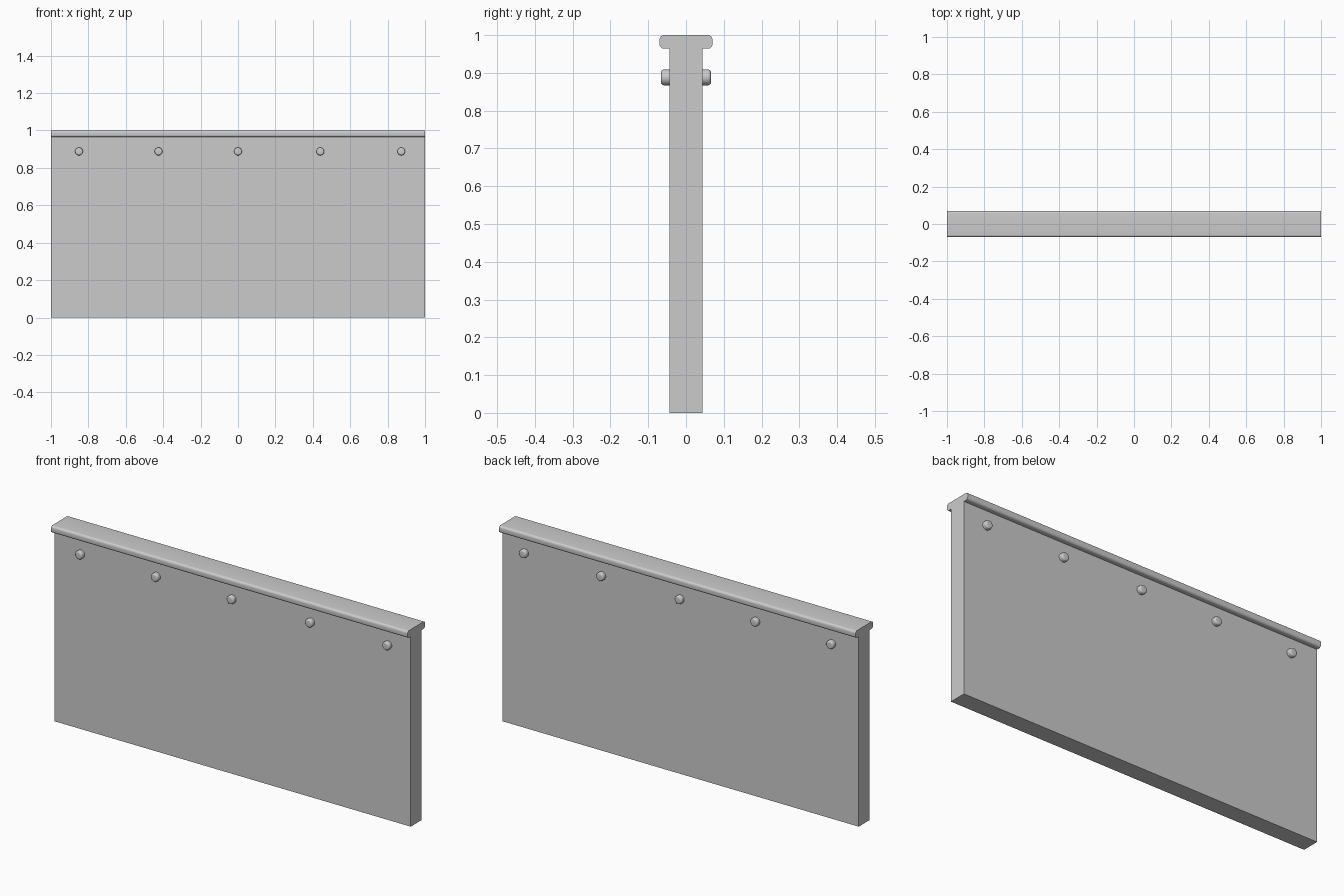
import bpy, bmesh
from math import sin, cos, pi, radians

if "Cube" in bpy.data.objects:
    bpy.data.objects.remove(bpy.data.objects["Cube"])

HALF_X = 1.0
WALL_Y = 0.044        # half thickness of the panel
CAP_Y, CAP_Z = 0.07, 0.964
ROUND = 0.012


def finish(bm, name, angle):
    bmesh.ops.recalc_face_normals(bm, faces=bm.faces)
    mesh = bpy.data.meshes.new(name)
    bm.to_mesh(mesh)
    bm.free()
    obj = bpy.data.objects.new(name, mesh)
    bpy.context.collection.objects.link(obj)
    bpy.ops.object.select_all(action='DESELECT')
    obj.select_set(True)
    bpy.context.view_layer.objects.active = obj
    bpy.ops.object.shade_smooth_by_angle(angle=radians(angle))
    return obj


def arc(cy, cz, start, end, r=ROUND, steps=6):
    return [(cy + r * cos(start + (end - start) * i / steps),
             cz + r * sin(start + (end - start) * i / steps))
            for i in range(steps + 1)]


# Panel with rounded top cap: one T-shaped profile, swept along x
side = [(WALL_Y, 0), (WALL_Y, CAP_Z)]
side += arc(CAP_Y - ROUND, CAP_Z + ROUND, -pi / 2, 0)
side += arc(CAP_Y - ROUND, 1 - ROUND, 0, pi / 2)
profile = side + [(-y, z) for y, z in reversed(side)]
bm = bmesh.new()
face = bm.faces.new([bm.verts.new((-HALF_X, y, z)) for y, z in profile])
swept = bmesh.ops.extrude_face_region(bm, geom=[face], use_keep_orig=True)
bmesh.ops.translate(bm, vec=(2 * HALF_X, 0, 0),
                    verts=[g for g in swept['geom'] if isinstance(g, bmesh.types.BMVert)])
finish(bm, "capped_panel", 30)

# Rivet heads: soft-edged studs on the front, mirrored to the back
R, TIP, SOFT, SIDES = 0.021, 0.066, 0.008, 24
outline = [(R, 0.04)] + arc(R - SOFT, TIP - SOFT, 0, pi / 2, SOFT, 5)
bm = bmesh.new()
for x in (-0.85, -0.425, 0.0, 0.44, 0.873):
    rings = [[bm.verts.new((x + r * cos(2 * pi * i / SIDES), -y,
                            0.888 + r * sin(2 * pi * i / SIDES)))
              for i in range(SIDES)] for r, y in outline]
    for a, b in zip(rings, rings[1:]):
        for i in range(SIDES):
            j = (i + 1) % SIDES
            bm.faces.new((a[i], a[j], b[j], b[i]))
    bm.faces.new(rings[0])
    bm.faces.new(rings[-1])
rivets = finish(bm, "rivets", 40)
mirror = rivets.modifiers.new("front_to_back", 'MIRROR')
mirror.use_axis = (False, True, False)
mirror.use_mirror_merge = False
